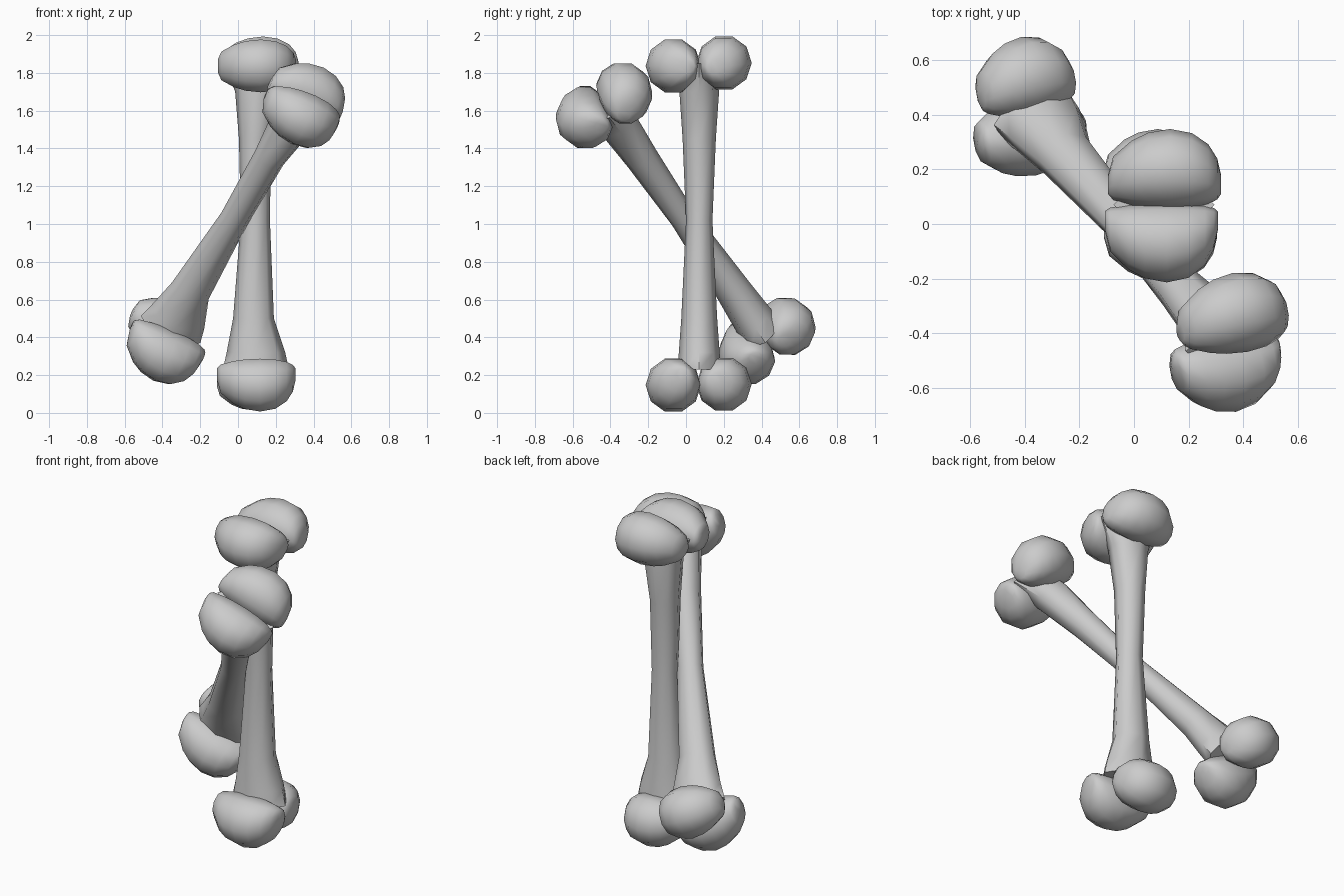
import bpy, math
from mathutils import Matrix, Vector

if "Cube" in bpy.data.objects:
    bpy.data.objects.remove(bpy.data.objects["Cube"])

def loft(name, rings, matrix):
    """Skin a list of equal-length rings and cap both ends."""
    n = len(rings[0])
    verts = [p for r in rings for p in r]
    faces = [(i * n + j, i * n + (j + 1) % n, (i + 1) * n + (j + 1) % n, (i + 1) * n + j)
             for i in range(len(rings) - 1) for j in range(n)]
    faces += [tuple(range(n))[::-1], tuple(range(len(verts) - n, len(verts)))]
    me = bpy.data.meshes.new(name)
    me.from_pydata(verts, [], faces)
    ob = bpy.data.objects.new(name, me)
    bpy.context.collection.objects.link(ob)
    ob.matrix_world = matrix
    bpy.context.view_layer.objects.active = ob
    ob.select_set(True)
    bpy.ops.object.mode_set(mode='EDIT')
    bpy.ops.mesh.select_all(action='SELECT')
    bpy.ops.mesh.normals_make_consistent(inside=False)
    bpy.ops.object.mode_set(mode='OBJECT')
    bpy.ops.object.shade_smooth_by_angle(angle=math.radians(60))
    ob.select_set(False)

# shaft stations: z, centre x, half width x, half width y
SHAFT = [(-0.77, -0.005, 0.175, 0.115), (-0.68, -0.005, 0.155, 0.108),
         (-0.50, -0.018, 0.108, 0.095), (0.02, -0.008, 0.077, 0.07),
         (0.45, -0.01, 0.085, 0.088), (0.70, 0.0, 0.115, 0.105),
         (0.85, 0.01, 0.185, 0.075)]
# knob stations: x, radius
KNOB = [(-0.207, 0.035), (-0.188, 0.08), (-0.12, 0.119), (-0.06, 0.138),
        (0.02, 0.147), (0.10, 0.137), (0.16, 0.11), (0.193, 0.075), (0.207, 0.035)]
R = 0.147

def knob(name, x0, y, z, sx, sy, sz, matrix):
    """Bean-shaped knob whose ends bend towards the joint by sy, sz."""
    rings = []
    for x, r in KNOB:
        cy, cz = y + sy * (R - r), z + sz * (R - r)
        rings.append([(x0 + sx * x, cy + r * math.cos(2 * math.pi * k / 10),
                       cz + r * math.sin(2 * math.pi * k / 10)) for k in range(10)])
    loft(name, rings, matrix)

def bone(name, matrix):
    rings = []
    for z, cx, hx, hy in SHAFT:
        rings.append([(cx + hx * math.cos(2 * math.pi * k / 8),
                       hy * math.sin(2 * math.pi * k / 8), z) for k in range(8)])
    loft(name + "_shaft", rings, matrix)
    knob(name + "_top_front_knob", 0.0, -0.137, 0.837, 1, 0.7, 0.0, matrix)
    knob(name + "_top_back_knob", 0.012, 0.131, 0.853, 1, -0.5, -0.2, matrix)
    knob(name + "_bottom_front_knob", -0.003, -0.137, -0.853, 1, 0.45, 0.5, matrix)
    knob(name + "_bottom_back_knob", -0.03, 0.131, -0.848, 0.88, -0.4, 0.2, matrix)

# upright bone
bone("upright_bone", Matrix.Translation((0.10, 0.07, 1.0)))

# leaning bone, same shape on its own axes
axis = Vector((0.728, -0.865, 1.252)).normalized()
side = Vector((0.02, 0.24, 0.14))
side = (side - axis * side.dot(axis)).normalized()
wide = side.cross(axis)
rot = Matrix((wide, side, axis)).transposed().to_4x4()
bone("leaning_bone", Matrix.Translation((-0.02, -0.002, 1.011)) @ rot)
